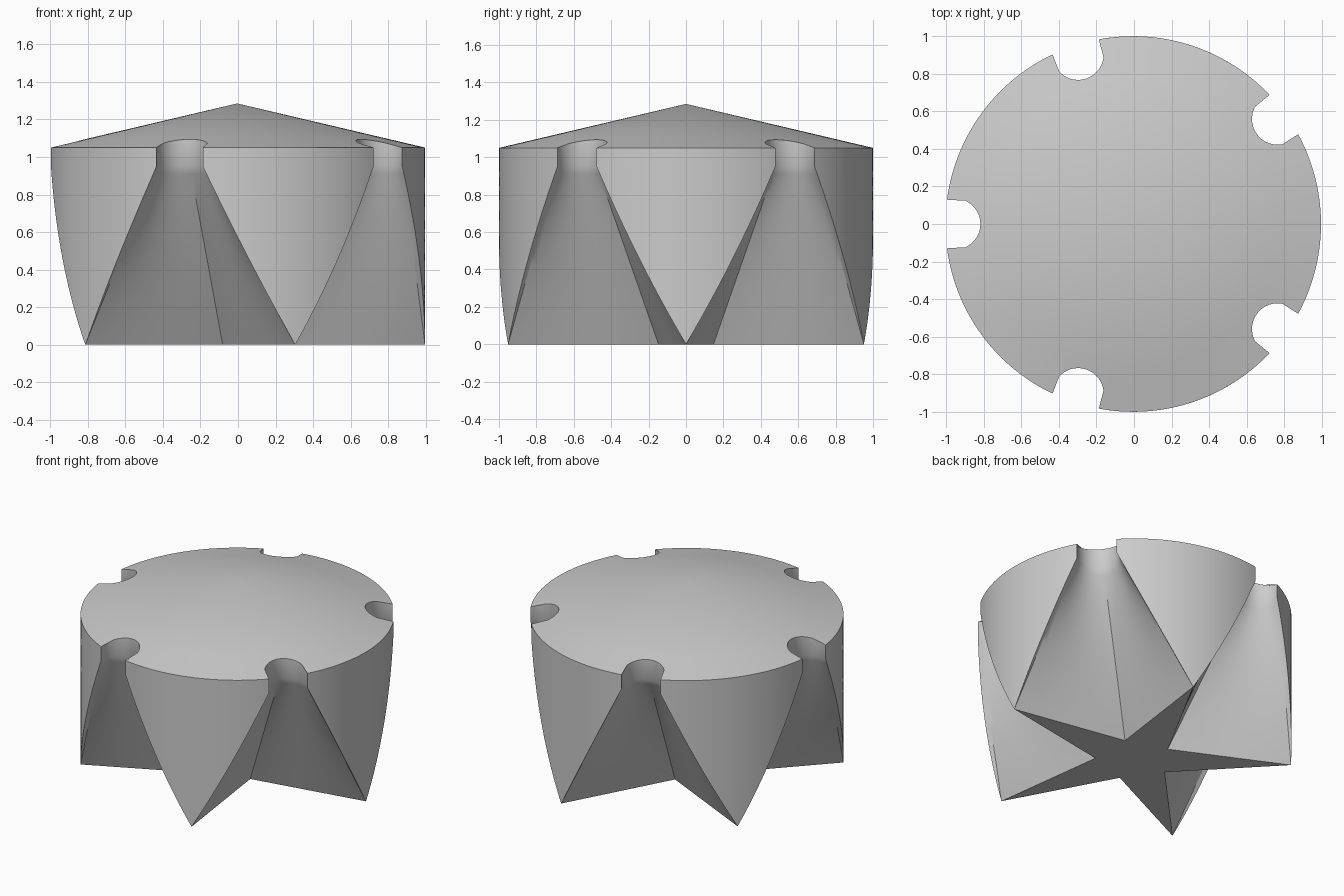
import bpy, bmesh, math
from mathutils import Matrix, Vector

if "Cube" in bpy.data.objects:
    bpy.data.objects.remove(bpy.data.objects["Cube"])

R, RIM_Z, APEX_Z = 1.0, 1.05, 1.285        # drum radius, rim height, cone apex
HOLE_C, HOLE_R, HOLE_Z = 0.95, 0.136, 0.95  # round channel in the rim
VALLEY = 0.25                               # inner radius of the star base
COLS, ROWS, PANEL = 16, 24, 24
STEP = math.radians(72)


def cone_z(r):
    return APEX_Z - (APEX_Z - RIM_Z) * r / R


rim_a = math.acos((R * R + HOLE_C ** 2 - HOLE_R ** 2) / (2 * R * HOLE_C))
end_a = math.atan2(R * math.sin(rim_a), R * math.cos(rim_a) - HOLE_C)


def wall_row(t):
    """Half cross-section of a notch: straight star side blended to a round channel."""
    tip = Vector((math.cos(STEP / 2), math.sin(STEP / 2)))
    row = []
    for i in range(COLS + 1):
        s = i / COLS
        a = math.pi + (end_a - math.pi) * s
        line = Vector((VALLEY, 0)).lerp(tip, s)
        arc = Vector((HOLE_C + HOLE_R * math.cos(a), HOLE_R * math.sin(a)))
        row.append(line.lerp(arc, t))
    y = row[-1].y
    row.append(Vector((math.sqrt(R * R - y * y), y)))  # run out to the drum surface
    return row


def add_grid(bm, rows, m):
    vs = [[bm.verts.new(m @ Vector(p)) for p in row] for row in rows]
    for a, b in zip(vs, vs[1:]):
        for i in range(len(a) - 1):
            bm.faces.new((a[i], a[i + 1], b[i + 1], b[i]))


def polar(r, a, z):
    return (r * math.cos(a), r * math.sin(a), z)


sections = [wall_row(j / ROWS) for j in range(ROWS + 1)]
heights = [HOLE_Z * j / ROWS for j in range(ROWS + 1)]

# Notch wall, with the channel carried up to the cone
wall = [[(p.x, p.y, z) for p in row] for row, z in zip(sections, heights)]
mouth = [(p.x, p.y, cone_z(p.length)) for p in sections[-1]]
wall.append(mouth)

# Half of the drum panel between two notches
panel = []
for row, z in zip(sections + [sections[-1]], heights + [RIM_Z]):
    a0 = math.atan2(row[-1].y, row[-1].x)
    panel.append([polar(R, a0 + (STEP / 2 - a0) * i / PANEL, z) for i in range(PANEL + 1)])

# Half of a cone sector: apex, inner ring, outline
ring_r, ring_a = 0.78, math.radians(8.6)
outline = mouth[:-1] + panel[-1][1:]
ring = [polar(ring_r, ring_a * i / COLS, cone_z(ring_r)) for i in range(COLS + 1)]
ring += [polar(ring_r, ring_a + (STEP / 2 - ring_a) * i / PANEL, cone_z(ring_r))
         for i in range(1, PANEL + 1)]
roof = [[(0, 0, APEX_Z)] * len(ring), ring, outline]

bm = bmesh.new()
base = []
for k in range(5):
    turn = Matrix.Rotation(STEP * (k + 0.5), 4, 'Z')
    for flip in (1, -1):
        m = turn @ Matrix.Diagonal((1, flip, 1, 1))
        for part in (wall, panel, roof):
            add_grid(bm, part, m)
    half = [Vector(p) for p in wall[0][:-1]]
    base += [turn @ Vector((p.x, -p.y, 0)) for p in reversed(half)]
    base += [turn @ p for p in half[1:-1]]

# Star-shaped underside
bm.faces.new([bm.verts.new(p) for p in base])

bmesh.ops.remove_doubles(bm, verts=bm.verts, dist=1e-5)
bmesh.ops.dissolve_degenerate(bm, edges=bm.edges, dist=1e-5)
bmesh.ops.recalc_face_normals(bm, faces=bm.faces)

mesh = bpy.data.meshes.new("notched_drum")
bm.to_mesh(mesh)
bm.free()
body = bpy.data.objects.new("notched_drum", mesh)
bpy.context.collection.objects.link(body)

grey = bpy.data.materials.new("light grey")
grey.diffuse_color = (0.6, 0.6, 0.6, 1)
grey.use_nodes = True
grey.node_tree.nodes["Principled BSDF"].inputs["Base Color"].default_value = grey.diffuse_color
mesh.materials.append(grey)

bpy.context.view_layer.objects.active = body
body.select_set(True)
bpy.ops.object.shade_smooth_by_angle(angle=math.radians(30))

# Centre the footprint
xs = [v.co.x for v in mesh.vertices]
body.location.x = -(min(xs) + max(xs)) / 2
